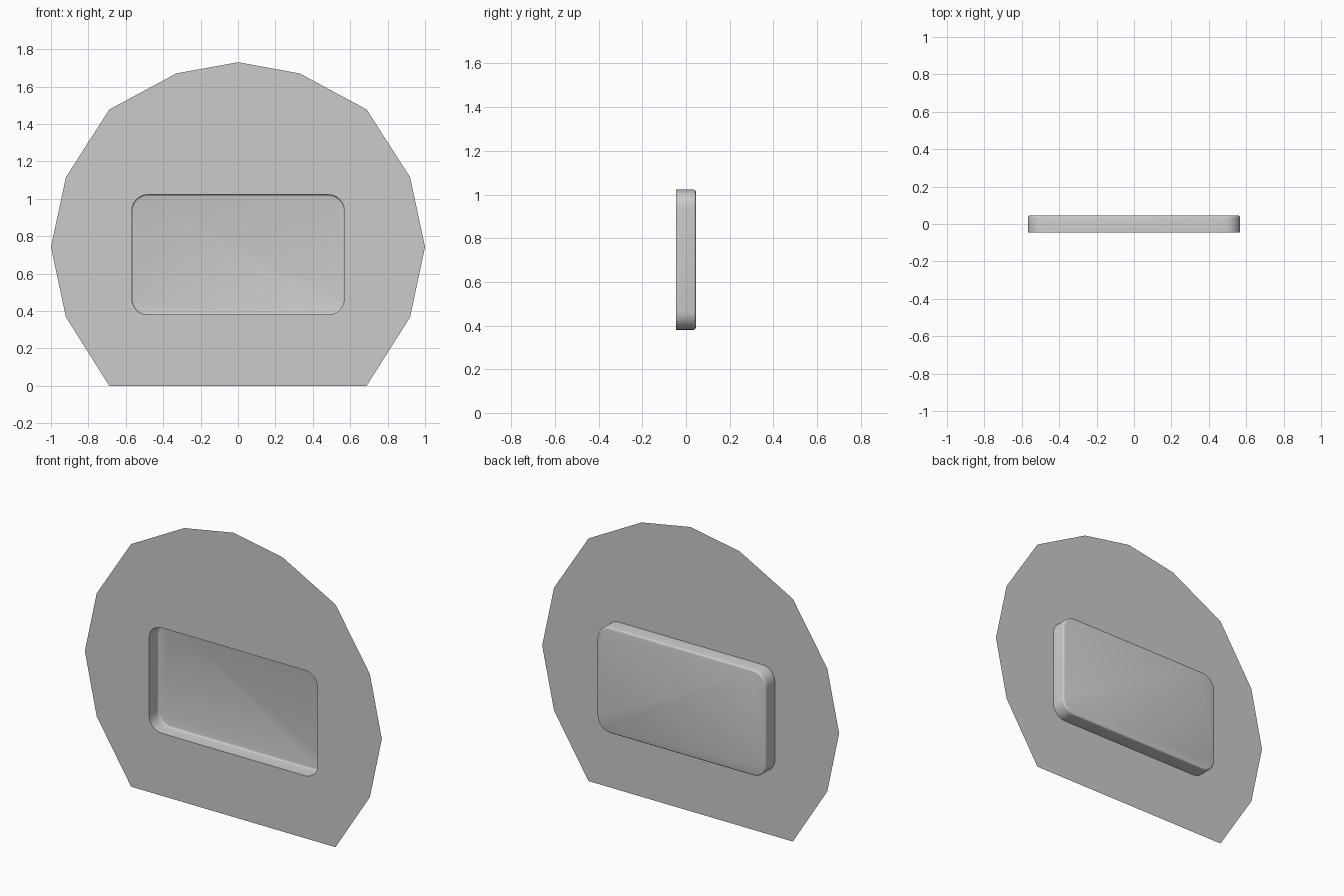
import bpy, bmesh
from math import sin, cos, pi, radians

if "Cube" in bpy.data.objects:
    bpy.data.objects.remove(bpy.data.objects["Cube"])

FRONT, BACK = -0.045, 0.045


def rounded_rect(inset=0.0, half_w=0.568, z0=0.38, z1=1.022, r=0.085, steps=6):
    """Rounded rectangle points (x, z), counter-clockwise."""
    w, lo, hi, rad = half_w - inset, z0 + inset, z1 - inset, r - inset
    centres = [(w - rad, hi - rad), (rad - w, hi - rad), (rad - w, lo + rad), (w - rad, lo + rad)]
    return [(cx + rad * cos((q + i / steps) * pi / 2), cz + rad * sin((q + i / steps) * pi / 2))
            for q, (cx, cz) in enumerate(centres) for i in range(steps + 1)]


def add_loop(bm, pts, y):
    return [bm.verts.new((x, y, z)) for x, z in pts]


def pairs(loop):
    return zip(loop, loop[1:] + loop[:1])


def finish(bm, name):
    mesh = bpy.data.meshes.new(name)
    bm.to_mesh(mesh)
    bm.free()
    obj = bpy.data.objects.new(name, mesh)
    bpy.context.collection.objects.link(obj)
    return obj


# Flat faceted panel with a rounded opening
half = [(0.33, 1.67), (0.688, 1.477), (0.92, 1.115), (1.0, 0.742), (0.92, 0.367), (0.688, 0.0)]
outline = [(0, 1.73)] + half + [(-x, z) for x, z in reversed(half)]
bm = bmesh.new()
edges = [bm.edges.new(p) for pts in (outline, rounded_rect())
         for p in pairs(add_loop(bm, pts, FRONT))]
bmesh.ops.triangle_fill(bm, use_beauty=True, use_dissolve=False, edges=edges, normal=(0, -1, 0))
for f in bm.faces:
    f.normal_update()
    if f.normal.y > 0:
        f.normal_flip()
finish(bm, "panel")

# Recessed tray behind the opening, with a softened back edge
bm = bmesh.new()
b = 0.01
profile = [(0, FRONT), (0, BACK - b)] + [
    (b * (1 - cos(a)), BACK - b + b * sin(a)) for a in (pi / 6, pi / 3, pi / 2)]
rings = [add_loop(bm, rounded_rect(inset), y) for inset, y in profile]
for r0, r1 in zip(rings, rings[1:]):
    for (a0, a1), (b0, b1) in zip(pairs(r0), pairs(r1)):
        bm.faces.new((a0, a1, b1, b0))
bm.faces.new(rings[-1])
bmesh.ops.recalc_face_normals(bm, faces=bm.faces)
if bm.faces[:][-1].normal.y > 0:
    bmesh.ops.reverse_faces(bm, faces=bm.faces)
tray = finish(bm, "recess_tray")
bpy.ops.object.select_all(action='DESELECT')
tray.select_set(True)
bpy.context.view_layer.objects.active = tray
bpy.ops.object.shade_smooth_by_angle(angle=radians(35))
